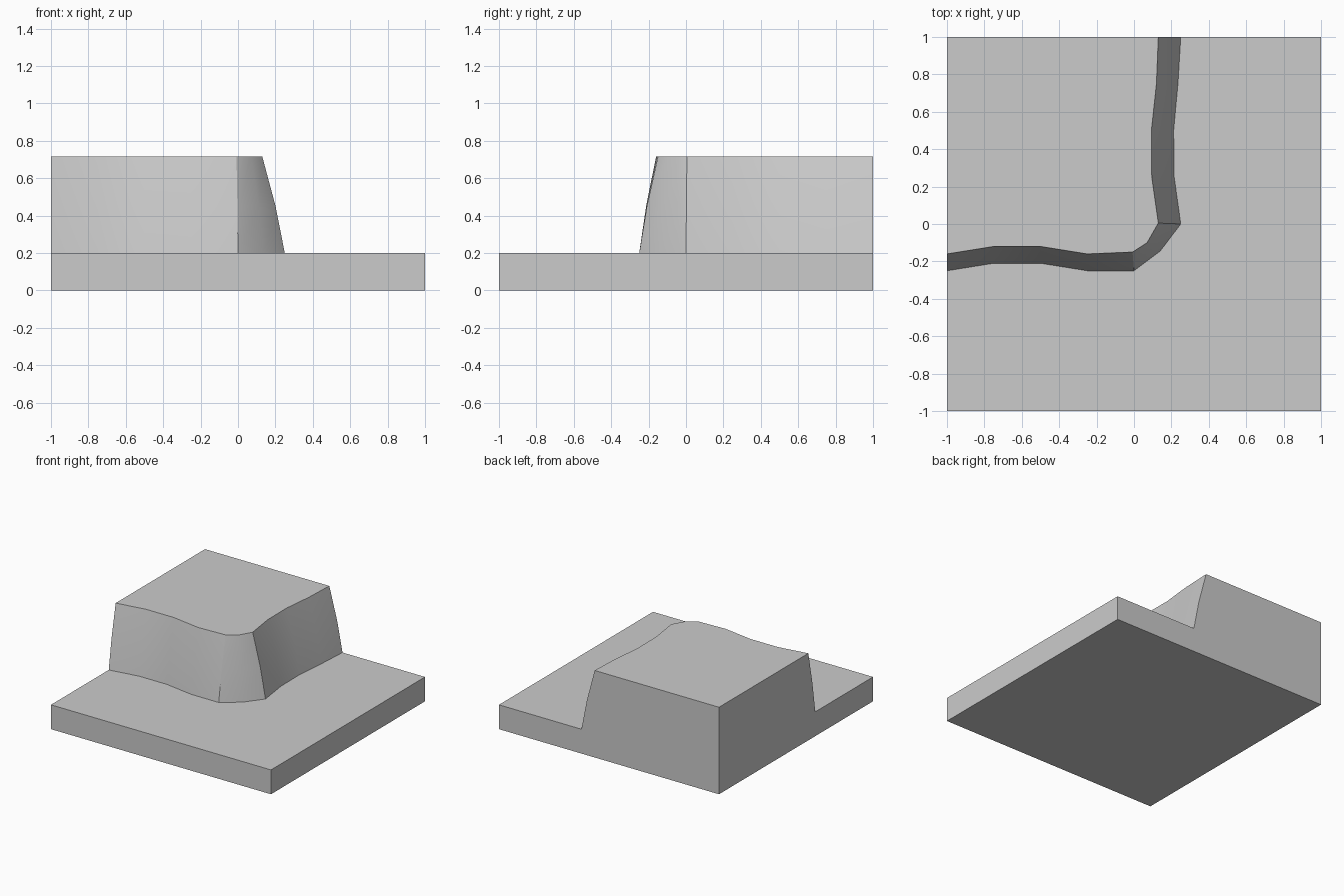
import bpy, bmesh, math

if "Cube" in bpy.data.objects:
    bpy.data.objects.remove(bpy.data.objects["Cube"])

BASE_Z, MID_Z, TOP_Z = 0.2, 0.45, 0.715

# Cliff outline seen from above: foot and rim, left side round to back
foot = [(-1, -0.25), (-0.75, -0.21), (-0.5, -0.21), (-0.25, -0.25), (0, -0.25),
        (0.14, -0.145), (0.25, 0), (0.215, 0.25), (0.212, 0.5), (0.235, 0.75), (0.25, 1)]
rim = [(-1, -0.16), (-0.75, -0.12), (-0.5, -0.12), (-0.25, -0.16), (-0.008, -0.15),
       (0.07, -0.1), (0.13, 0.005), (0.095, 0.25), (0.093, 0.5), (0.12, 0.75), (0.13, 1)]
T = 0.41  # slight outward bulge at mid height
mid = [(a + (c - a) * T, b + (d - b) * T) for (a, b), (c, d) in zip(foot, rim)]

bm = bmesh.new()


def row(points, z):
    return [bm.verts.new((x, y, z)) for x, y in points]


lo, me, hi = row(foot, BASE_Z), row(mid, MID_Z), row(rim, TOP_Z)

# Ground slab corners: front left, front right, back right, back left
square = [(-1, -1), (1, -1), (1, 1), (-1, 1)]
floor = row(square, 0)
ledge = row(square[:3], BASE_Z)
peak = bm.verts.new((-1, 1, TOP_Z))

# Sloping cliff wall
for a, b in ((lo, me), (me, hi)):
    for i in range(len(a) - 1):
        f = bm.faces.new((a[i], a[i + 1], b[i + 1], b[i]))
        f.smooth = True

# Flat ground, plateau and underside
bm.faces.new(ledge + lo[::-1])
bm.faces.new(hi + [peak])
bm.faces.new(floor[::-1])

# Outer sides, with the cliff section on the left and back
bm.faces.new((floor[0], floor[1], ledge[1], ledge[0]))
bm.faces.new((floor[1], floor[2], ledge[2], ledge[1]))
bm.faces.new((floor[2], floor[3], peak, hi[-1], me[-1], lo[-1], ledge[2]))
bm.faces.new((floor[3], floor[0], ledge[0], lo[0], me[0], hi[0], peak))
bmesh.ops.recalc_face_normals(bm, faces=bm.faces)

mesh = bpy.data.meshes.new("cliff_corner_tile")
bm.to_mesh(mesh)
bm.free()
tile = bpy.data.objects.new("cliff_corner_tile", mesh)
bpy.context.collection.objects.link(tile)

# Smooth the rock wall, keep corners crisp
bpy.context.view_layer.objects.active = tile
tile.select_set(True)
bpy.ops.object.shade_smooth_by_angle(angle=math.radians(30))
